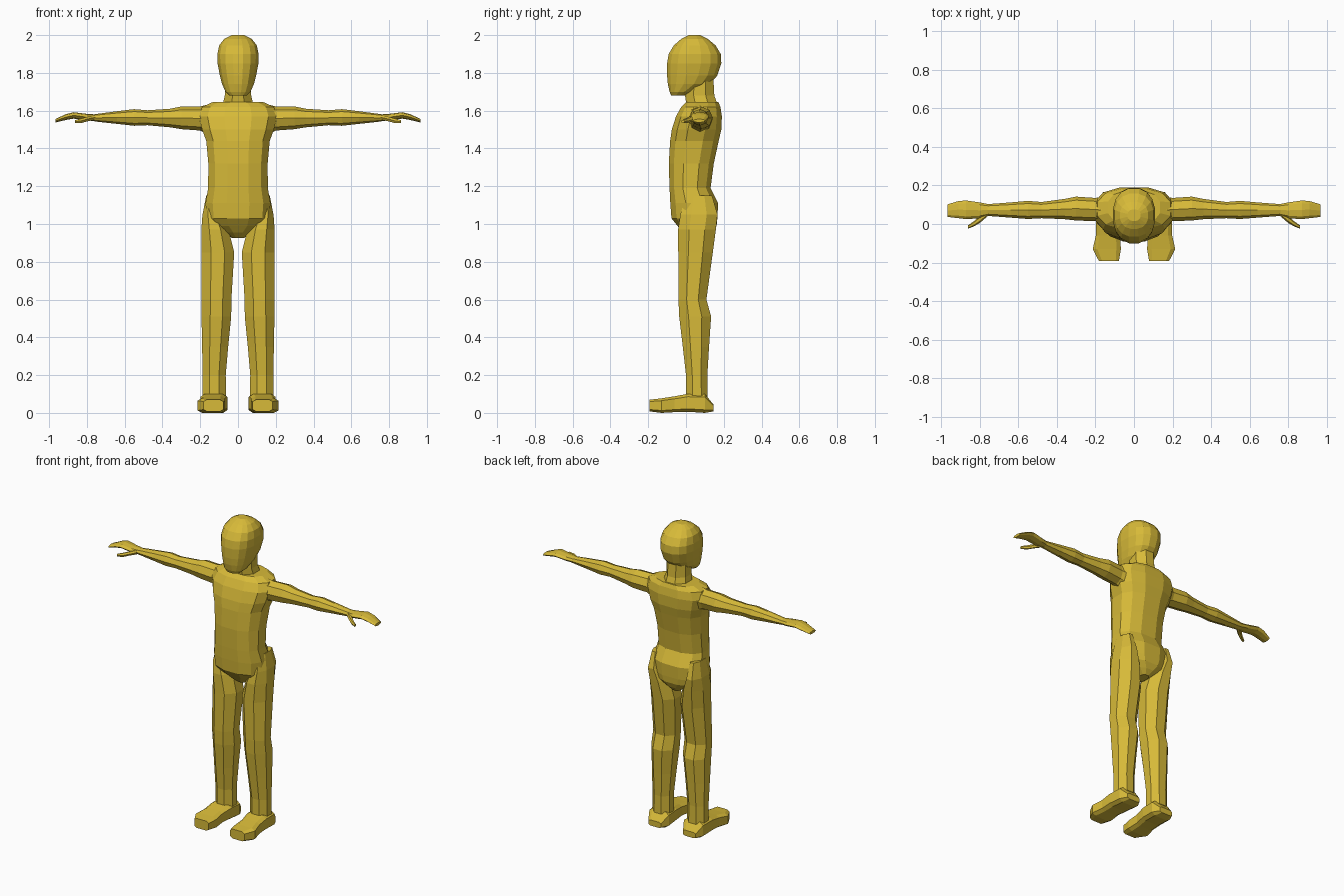
import bpy, bmesh, math

skin = bpy.data.materials.new("golden_yellow")
skin.diffuse_color = (0.68, 0.49, 0.04, 1)


def loft(name, axis, rings, sides=8, power=2.0, half=False, mirror=False):
    """Skin rings of (position, a_min, a_max, b_min, b_max) along an axis."""
    unit = []
    for i in range(sides):
        t = 2 * math.pi * (i + (0.5 if half else 0)) / sides
        c, s = math.cos(t), math.sin(t)
        unit.append((math.copysign(abs(c) ** (2 / power), c),
                     math.copysign(abs(s) ** (2 / power), s)))
    ma = max(u[0] for u in unit)
    mb = max(u[1] for u in unit)
    bm = bmesh.new()
    loops = []
    for p, a0, a1, b0, b1 in rings:
        loop = []
        for u, v in unit:
            a = (a0 + a1) / 2 + (a1 - a0) / 2 * u / ma
            b = (b0 + b1) / 2 + (b1 - b0) / 2 * v / mb
            co = {"x": (p, a, b), "y": (a, p, b), "z": (a, b, p)}[axis]
            loop.append(bm.verts.new(co))
        loops.append(loop)
    for lo, hi in zip(loops, loops[1:]):
        for i in range(sides):
            j = (i + 1) % sides
            bm.faces.new((lo[i], lo[j], hi[j], hi[i]))
    bm.faces.new(loops[0])
    bm.faces.new(loops[-1])
    bmesh.ops.recalc_face_normals(bm, faces=bm.faces)
    mesh = bpy.data.meshes.new(name)
    bm.to_mesh(mesh)
    bm.free()
    mesh.materials.append(skin)
    ob = bpy.data.objects.new(name, mesh)
    bpy.context.collection.objects.link(ob)
    if mirror:
        mod = ob.modifiers.new("mirror", "MIRROR")
        mod.use_clip = False
        mod.use_mirror_merge = False
    return ob


def centred(rows):
    """Rows of (z, half width, front y, back y)."""
    return [(z, -w, w, f, b) for z, w, f, b in rows]


# Head with a flat face and a jaw sloping up to the back
loft("head", "z", centred([
    (1.68, .045, -.078, -.01), (1.70, .066, -.087, .04), (1.74, .084, -.096, .125),
    (1.785, .096, -.10, .165), (1.85, .108, -.10, .187), (1.90, .109, -.092, .184),
    (1.945, .10, -.065, .157), (1.98, .073, -.025, .115), (2.0, .034, .015, .075)]),
    sides=16, power=2.3, half=True)

# Neck
loft("neck", "z", centred([
    (1.61, .085, -.015, .17), (1.645, .078, .0, .162), (1.68, .07, -.005, .15),
    (1.77, .07, .0, .145)]), half=True)

# Torso from crotch to shoulders
loft("torso", "z", centred([
    (.925, .03, .02, .12), (.955, .075, -.015, .145), (.99, .14, -.045, .162),
    (1.03, .165, -.077, .166), (1.11, .172, -.083, .17), (1.19, .158, -.087, .13),
    (1.32, .157, -.091, .147), (1.44, .168, -.084, .173), (1.50, .19, -.075, .187),
    (1.57, .207, -.053, .19), (1.62, .19, -.025, .182), (1.645, .135, .0, .172)]),
    sides=12, power=2.5, half=True)

# Arms with slight upper-arm and forearm swells
loft("arms", "x", [
    (.13, -.01, .15, 1.46, 1.64), (.20, .015, .135, 1.495, 1.622),
    (.30, .018, .142, 1.502, 1.622), (.36, .025, .13, 1.512, 1.61),
    (.48, .03, .114, 1.523, 1.602), (.55, .026, .12, 1.52, 1.608),
    (.64, .033, .112, 1.53, 1.597), (.76, .042, .103, 1.543, 1.581)], mirror=True)

# Mitten hands and thumbs
loft("hands", "x", [
    (.75, .043, .102, 1.545, 1.58), (.80, .03, .112, 1.548, 1.583),
    (.87, .025, .122, 1.558, 1.592), (.91, .03, .119, 1.551, 1.582),
    (.967, .037, .102, 1.537, 1.556)], mirror=True)
loft("thumbs", "x", [
    (.765, .035, .07, 1.55, 1.575), (.80, .005, .042, 1.543, 1.567),
    (.83, -.012, .015, 1.534, 1.558), (.862, -.025, -.008, 1.534, 1.55)],
    sides=6, mirror=True)

# Legs from hip to ankle
loft("legs", "z", [
    (.085, .063, .188, .0, .115), (.20, .065, .187, .0, .113),
    (.35, .052, .19, -.017, .122), (.51, .036, .193, -.036, .133),
    (.60, .035, .192, -.04, .108), (.85, .02, .192, -.041, .142),
    (.97, .05, .194, -.042, .158), (1.05, .09, .188, -.03, .167),
    (1.15, .11, .168, .0, .138)], half=True, mirror=True)

# Blocky feet pointing forward
loft("feet", "y", [
    (-.192, .078, .182, .008, .07), (-.13, .068, .214, .0, .077),
    (-.06, .072, .198, .004, .088), (.01, .06, .198, .006, .101),
    (.10, .055, .195, .0, .10), (.145, .08, .172, .008, .045)],
    power=4.5, half=True, mirror=True)
